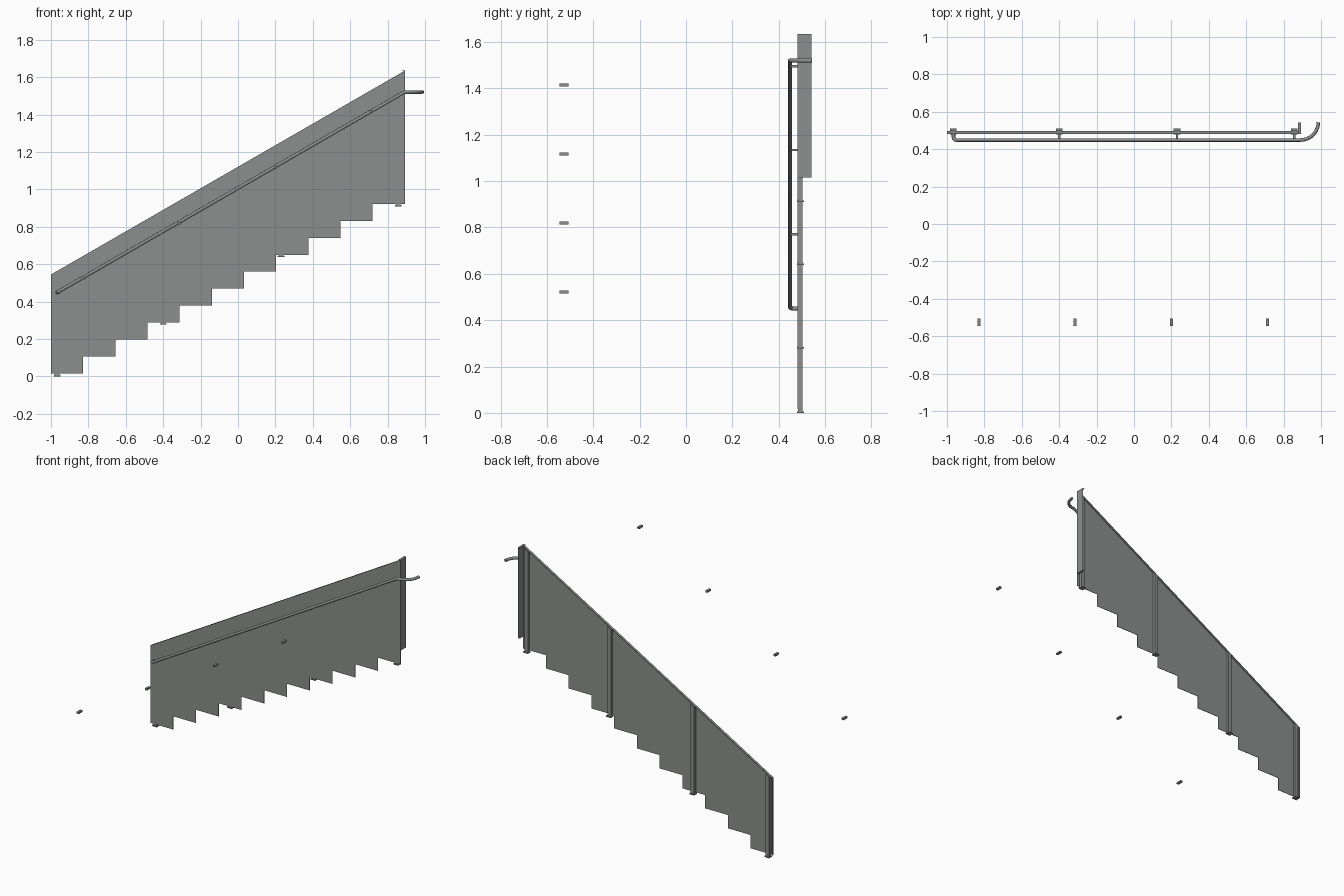
import bpy
import bmesh
import math
from mathutils import Vector

cube = bpy.data.objects.get("Cube")
if cube:
    bpy.data.objects.remove(cube, do_unlink=True)

# One painted steel material
steel = bpy.data.materials.new("grey_painted_steel")
steel.use_nodes = True
GREY = (0.26, 0.275, 0.265, 1)
steel.diffuse_color = GREY
steel.node_tree.nodes["Principled BSDF"].inputs["Base Color"].default_value = GREY

X0, X1 = -1.0, 0.892
FRONT, BACK = 0.481, 0.498
SHEET = 0.003
STEPS = 11
RUN, RISE = (X1 - X0) / STEPS, 0.0905
RAIL_Y, RAIL_R = 0.449, 0.0095


def top_z(x):
    return 0.545 + (x - X0) * 0.576


def rail_z(x):
    return 0.45 + (x + 0.965) * 0.577


def prism(name, outline, y0, y1):
    """Extrude an XZ outline between two depths."""
    bm = bmesh.new()
    face = bm.faces.new([bm.verts.new((x, y0, z)) for x, z in outline])
    ext = bmesh.ops.extrude_face_region(bm, geom=[face])
    moved = [v for v in ext["geom"] if isinstance(v, bmesh.types.BMVert)]
    bmesh.ops.translate(bm, verts=moved, vec=(0, y1 - y0, 0))
    bmesh.ops.recalc_face_normals(bm, faces=bm.faces)
    mesh = bpy.data.meshes.new(name)
    bm.to_mesh(mesh)
    bm.free()
    mesh.materials.append(steel)
    obj = bpy.data.objects.new(name, mesh)
    bpy.context.collection.objects.link(obj)
    return obj


def box(name, x0, x1, y0, y1, z0, z1):
    return prism(name, [(x0, z0), (x1, z0), (x1, z1), (x0, z1)], y0, y1)


def tube(name, points, radius):
    """Round bar swept along a path."""
    curve = bpy.data.curves.new(name, "CURVE")
    curve.dimensions = "3D"
    curve.bevel_depth = radius
    curve.bevel_resolution = 3
    curve.use_fill_caps = True
    spline = curve.splines.new("POLY")
    spline.points.add(len(points) - 1)
    for p, co in zip(spline.points, points):
        p.co = (*co, 1)
    curve.materials.append(steel)
    obj = bpy.data.objects.new(name, curve)
    bpy.context.collection.objects.link(obj)
    bpy.ops.object.select_all(action="DESELECT")
    obj.select_set(True)
    bpy.context.view_layer.objects.active = obj
    bpy.ops.object.convert(target="MESH")
    bpy.ops.object.shade_smooth_by_angle(angle=math.radians(50))


# Side sheet with a stepped lower edge
outline = [(X0, top_z(X0))]
for i in range(STEPS):
    z = 0.017 + i * RISE
    outline += [(X0 + i * RUN, z), (X0 + (i + 1) * RUN, z)]
outline.append((X1, top_z(X1)))
prism("balustrade_panel", outline, FRONT, FRONT + SHEET)

# Folded lips on the sloping top and on the low end
a, b = top_z(X0), top_z(X1)
prism("top_lip", [(X0, a - 0.004), (X1, b - 0.004), (X1, b), (X0, a)], FRONT, BACK)
box("low_end_lip", X0, X0 + SHEET, FRONT, BACK, 0.017, a - 0.003)

# Return panel at the high end
box("return_panel", X1 - SHEET, X1, FRONT, 0.542, 1.015, b)
for name, z in (("return_top_lip", b - SHEET), ("return_bottom_lip", 1.015)):
    box(name, X1 - 0.014, X1, FRONT, 0.542, z, z + SHEET)

# Posts, foot plates and handrail brackets
for i, (x, foot) in enumerate(((-0.967, 0), (-0.4, 0.277), (0.23, 0.638), (0.857, 0.909))):
    w = 0.013
    prism(f"post_{i + 1}", [(x - w, foot), (x + w, foot),
                            (x + w, top_z(x + w) - 0.005),
                            (x - w, top_z(x - w) - 0.005)], FRONT + SHEET, 0.502)
    box(f"foot_plate_{i + 1}", x - 0.018, x + 0.018, 0.478, 0.51, foot, foot + 0.007)
    if i:
        z = rail_z(x) - 0.005
        box(f"rail_bracket_{i + 1}", x - 0.006, x + 0.006, RAIL_Y, FRONT + SHEET,
            z - 0.005, z + 0.005)

# Handrail: wall end, slope, then a level quarter bend
START, BEND_X, R = -0.965, 0.89, 0.095
path = [(START, FRONT + SHEET, 0.45)]
for i in range(5):
    t = math.pi / 2 * i / 4
    x = START + 0.014 * (1 - math.cos(t))
    path.append((x, RAIL_Y + 0.014 * (1 - math.sin(t)), rail_z(x)))
level = rail_z(BEND_X)
for i in range(11):
    t = math.pi / 2 * i / 10
    path.append((BEND_X + R * math.sin(t), RAIL_Y + R * (1 - math.cos(t)), level))
tube("handrail", path, RAIL_R)

# Small detached fixing plates on the far side of the flight
for i in range(4):
    x, z = -0.83 + i * 0.515, 0.522 + i * 0.2975
    box(f"fixing_plate_{i + 1}", x - 0.008, x + 0.008, -0.545, -0.506, z - 0.006, z + 0.006)
